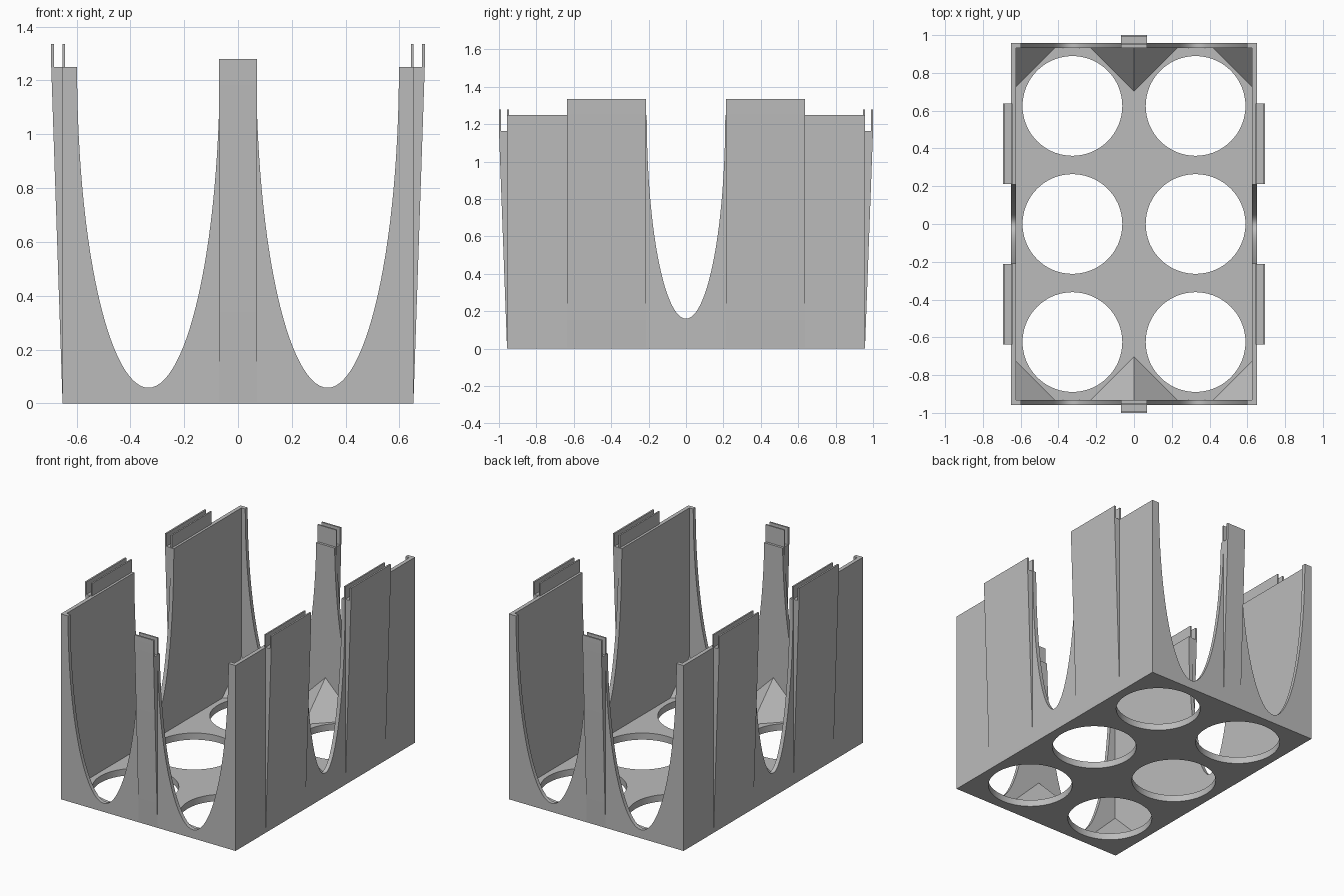
import bpy, bmesh, math
from mathutils import Matrix, Vector

cube = bpy.data.objects.get("Cube")
if cube:
    bpy.data.objects.remove(cube, do_unlink=True)

# Overall sizes
HX, HY = 0.652, 0.957       # outer half width and half depth
WALL, FLOOR, TOP = 0.026, 0.045, 1.25
COLUMN_TOP = 1.165

grey = bpy.data.materials.new("plain grey")
grey.use_nodes = True
colour = (0.5, 0.5, 0.5, 1)
grey.diffuse_color = colour
grey.node_tree.nodes["Principled BSDF"].inputs["Base Color"].default_value = colour


def finish(name, bm):
    bmesh.ops.recalc_face_normals(bm, faces=bm.faces)
    mesh = bpy.data.meshes.new(name)
    bm.to_mesh(mesh)
    bm.free()
    mesh.materials.append(grey)
    obj = bpy.data.objects.new(name, mesh)
    bpy.context.collection.objects.link(obj)
    return obj


def box(name, lo, hi):
    bm = bmesh.new()
    lo, hi = Vector(lo), Vector(hi)
    bmesh.ops.create_cube(bm, size=1, matrix=Matrix.Translation((lo + hi) / 2)
                          @ Matrix.Diagonal((*(hi - lo), 1)))
    return finish(name, bm)


def prism(name, points, half, turn=0, shift=(0, 0, 0)):
    """Extrude an (x, z) outline along y by half each way, turn about z, then move."""
    bm = bmesh.new()
    face = bm.faces.new([bm.verts.new((x, -half, z)) for x, z in points])
    grown = bmesh.ops.extrude_face_region(bm, geom=[face])
    verts = [v for v in grown["geom"] if isinstance(v, bmesh.types.BMVert)]
    bmesh.ops.translate(bm, vec=(0, 2 * half, 0), verts=verts)
    bm.transform(Matrix.Translation(shift) @ Matrix.Rotation(turn, 4, "Z"))
    return finish(name, bm)


def arch(centre, width, bottom):
    """Half ellipse hanging from the wall top, open upwards."""
    steps = 56
    pts = [(centre - width * math.cos(math.pi * i / steps),
            TOP - (TOP - bottom) * math.sin(math.pi * i / steps)) for i in range(steps + 1)]
    return pts + [(centre + width, 2), (centre - width, 2)]


def cut(target, cutter):
    cutter.hide_render = True
    mod = target.modifiers.new("cut", "BOOLEAN")
    mod.operation, mod.solver, mod.object = "DIFFERENCE", "EXACT", cutter
    bpy.context.view_layer.objects.active = target
    bpy.ops.object.modifier_apply(modifier=mod.name)
    bpy.data.objects.remove(cutter, do_unlink=True)


# Tray body: hollow box with wall arches and six round floor holes
tray = box("tray_body", (-HX, -HY, 0), (HX, HY, TOP))
cut(tray, box("cavity", (WALL - HX, WALL - HY, FLOOR), (HX - WALL, HY - WALL, 2)))
for side in (-1, 1):
    cut(tray, prism("end_arch", arch(side * 0.333, 0.265, 0.058), 1.5))
cut(tray, prism("side_arch", arch(0, 0.21, 0.16), 1.5, math.pi / 2))
cut(tray, box("column_trim", (-0.1, -1.5, COLUMN_TOP), (0.1, 1.5, 2)))
for x in (-0.326, 0.326):
    for y in (-0.625, 0, 0.625):
        bm = bmesh.new()
        bmesh.ops.create_cone(bm, cap_ends=True, segments=72, radius1=0.264, radius2=0.264,
                              depth=0.4, matrix=Matrix.Translation((x, y, 0)))
        cut(tray, finish("hole", bm))


# Tapered clips: a wedge on the wall topped by two thin rails with a slot between
def clip(name, half, floor, rise, out, turn, shift):
    top = floor + rise
    outline = [(-0.01, 0.005), (0, 0.005), (out, floor), (out, top), (out - 0.011, top),
               (out - 0.011, floor), (0, floor), (0, top), (-0.01, top)]
    return prism(name, outline, half, turn, shift)


parts = [tray]
for sx, side in ((1, "left"), (-1, "right")):
    for y, end in ((-0.425, "front"), (0.425, "back")):
        parts.append(clip(f"{side}_{end}_clip", 0.212, TOP, 0.085, 0.042,
                          0 if sx > 0 else math.pi, (sx * HX, y, 0)))
for sy, end in ((-1, "front"), (1, "back")):
    parts.append(clip(f"{end}_clip", 0.07, COLUMN_TOP, 0.115, 0.043,
                      sy * math.pi / 2, (0, sy * HY, 0)))


# Sloped corner gussets on the floor, doubled against the middle columns
def gusset(name, x, y, arms, size):
    bm = bmesh.new()
    offsets = [(0, 0, 0), (0, 0, size), (0, arms[1] * size, 0), (arms[0] * size, 0, 0)]
    verts = [bm.verts.new((x + a, y + b, FLOOR + c)) for a, b, c in offsets]
    bmesh.ops.convex_hull(bm, input=verts)
    return finish(name, bm)


for sy, end in ((-1, "front"), (1, "back")):
    for sx, side in ((1, "left"), (-1, "right")):
        wall_y = sy * (HY - WALL)
        parts.append(gusset(f"{end}_{side}_corner_gusset", sx * (HX - WALL), wall_y, (-sx, -sy), 0.205))
        parts.append(gusset(f"{end}_{side}_middle_gusset", 0, wall_y, (sx, -sy), 0.228))

# Smooth curved cuts, keep hard edges
bpy.ops.object.select_all(action="DESELECT")
for obj in parts:
    obj.select_set(True)
bpy.context.view_layer.objects.active = tray
bpy.ops.object.shade_smooth_by_angle(angle=math.radians(30))
